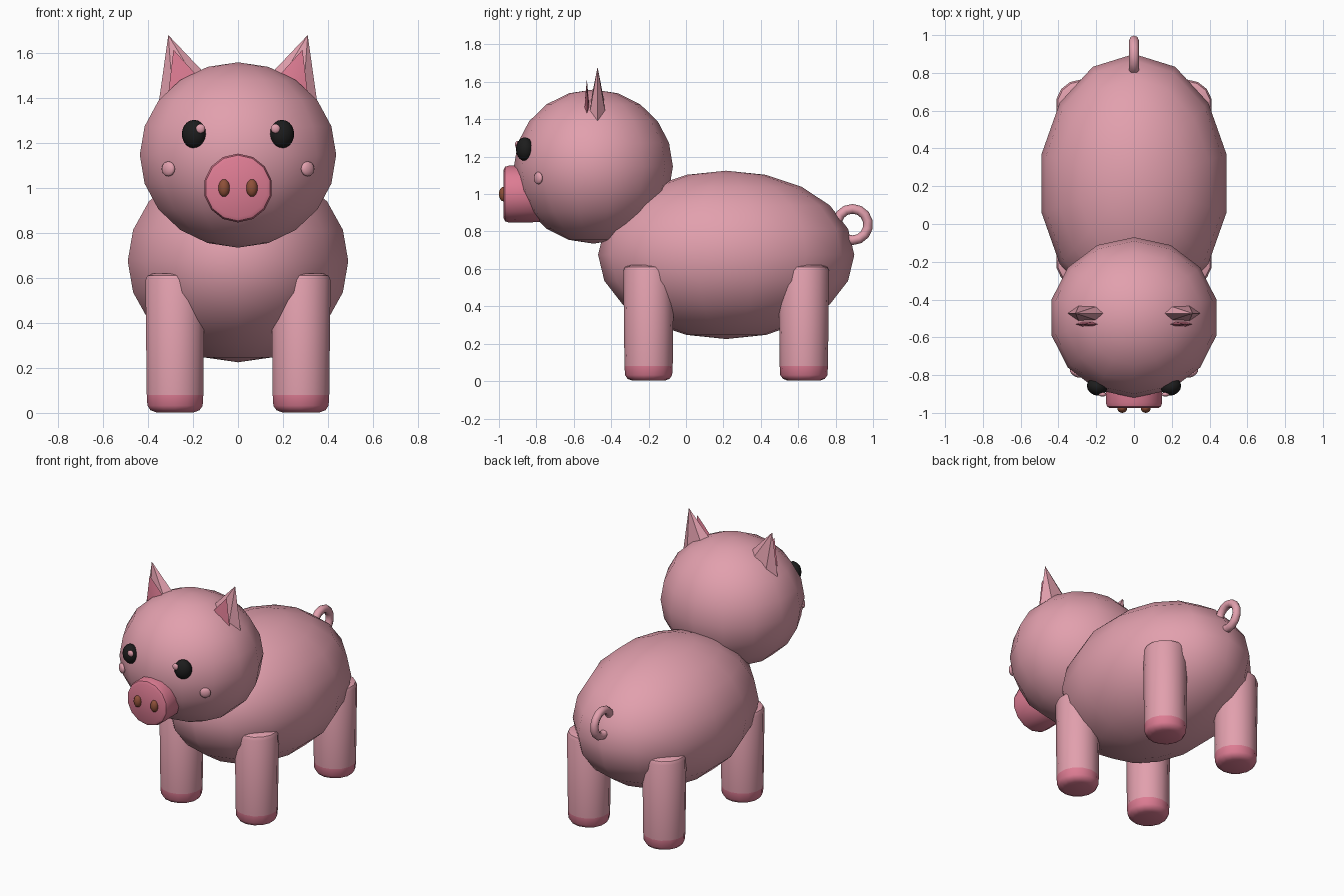
import bpy, bmesh, math
from mathutils import Matrix, Vector

cube = bpy.data.objects.get("Cube")
if cube:
    bpy.data.objects.remove(cube, do_unlink=True)


def material(name, rgb):
    m = bpy.data.materials.new(name)
    m.use_nodes = True
    m.diffuse_color = (*rgb, 1)
    bsdf = next(n for n in m.node_tree.nodes if n.type == 'BSDF_PRINCIPLED')
    bsdf.inputs["Base Color"].default_value = (*rgb, 1)
    bsdf.inputs["Roughness"].default_value = 0.8
    return m


PINK = material("skin_pink", (0.76, 0.35, 0.42))
ROSE = material("deep_rose", (0.72, 0.20, 0.29))
BROWN = material("nostril_brown", (0.27, 0.08, 0.04))
BLACK = material("eye_black", (0.012, 0.012, 0.012))


def finish(name, bm, mats, loc, rot=(0, 0, 0), angle=None):
    """Turn a bmesh into a placed, shaded object."""
    bmesh.ops.recalc_face_normals(bm, faces=bm.faces)
    mesh = bpy.data.meshes.new(name)
    bm.to_mesh(mesh)
    bm.free()
    for m in mats:
        mesh.materials.append(m)
    obj = bpy.data.objects.new(name, mesh)
    bpy.context.collection.objects.link(obj)
    obj.location, obj.rotation_euler = loc, rot
    bpy.ops.object.select_all(action='DESELECT')
    obj.select_set(True)
    bpy.context.view_layer.objects.active = obj
    if angle is None:
        bpy.ops.object.shade_smooth()
    else:
        bpy.ops.object.shade_smooth_by_angle(angle=math.radians(angle))
    return obj


def ball(name, mat, loc, radii, rot=(0, 0, 0), u=14, v=10):
    bm = bmesh.new()
    bmesh.ops.create_uvsphere(bm, u_segments=u, v_segments=v, radius=1)
    bmesh.ops.scale(bm, vec=radii, verts=bm.verts)
    return finish(name, bm, [mat], loc, rot)


def lathe(profile, sides=14, start=math.pi / 2):
    """Revolve (radius, height) points around z; both ends are closed."""
    bm = bmesh.new()
    rings = [[bm.verts.new((r * math.cos(start + math.tau * i / sides),
                            r * math.sin(start + math.tau * i / sides), z))
              for i in range(sides)] for r, z in profile]
    for a, b in zip(rings, rings[1:]):
        for i in range(sides):
            j = (i + 1) % sides
            bm.faces.new((a[i], a[j], b[j], b[i]))
    bm.faces.new(rings[0])
    bm.faces.new(rings[-1])
    return bm


def ear_cone(name, mat, tip, height, radii, tilt):
    """Flattened six-sided cone hanging below its tip."""
    bm = bmesh.new()
    bmesh.ops.create_cone(bm, cap_ends=True, segments=6, radius1=1, radius2=0,
                          depth=height, matrix=Matrix.Translation((0, 0, -height / 2))
                          @ Matrix.Rotation(math.pi / 2, 4, 'Z'))
    # Put a corner of the hexagon on the x axis
    far = max(bm.verts, key=lambda p: p.co.x).co.x
    if far < 0.95:
        bmesh.ops.rotate(bm, verts=bm.verts, cent=(0, 0, 0),
                         matrix=Matrix.Rotation(math.pi / 6, 3, 'Z'))
    bmesh.ops.scale(bm, vec=(radii[0], radii[1], 1), verts=bm.verts)
    return finish(name, bm, [mat], tip, (0, tilt, 0), angle=20)


# Body and head
ball("body", PINK, (0, 0.215, 0.675), (0.503, 0.685, 0.45))
ball("head", PINK, (0, -0.495, 1.147), (0.448, 0.425, 0.412))

# Snout
snout = lathe([(0.13, 0), (0.15, 0.04), (0.153, 0.2), (0.146, 0.222), (0.13, 0.23)])
finish("snout", snout, [ROSE], (0, -0.745, 1.0), (math.pi / 2, 0, 0), angle=32)

# Paired face parts
for side, s in (("left", 1), ("right", -1)):
    ball(side + "_nostril", BROWN, (s * 0.062, -0.976, 1.0), (0.026, 0.024, 0.039))
    ball(side + "_eye", BLACK, (s * 0.196, -0.862, 1.24), (0.055, 0.046, 0.063),
         (0, 0, s * 0.35))
    ball(side + "_eye_glint", PINK, (s * 0.167, -0.902, 1.264), (0.021, 0.012, 0.021))
    ball(side + "_cheek", PINK, (s * 0.31, -0.79, 1.085), (0.034, 0.016, 0.033),
         (0, 0, s * 0.6))
    ear_cone(side + "_ear", PINK, (s * 0.31, -0.473, 1.68), 0.3, (0.145, 0.06), s * 0.31)
    ear_cone(side + "_inner_ear", ROSE, (s * 0.287, -0.53, 1.615), 0.22, (0.1, 0.02), s * 0.31)

# Legs with rose hooves
HOOF_TOP = 0.08
LEG = [(0.085, 0.002), (0.112, 0.012), (0.126, 0.032), (0.129, HOOF_TOP),
       (0.135, 0.59), (0.126, 0.61), (0.1, 0.62)]
for end, y in (("front", -0.2), ("back", 0.63)):
    for side, s in (("left", 1), ("right", -1)):
        leg = lathe(LEG)
        for f in leg.faces:
            f.material_index = int(f.calc_center_median().z < HOOF_TOP)
        finish(f"{end}_{side}_leg", leg, [PINK, ROSE], (s * 0.28, y, 0), angle=40)

# Curly tail: an upright ring sunk into the rump
tail = bmesh.new()
STEPS, TUBE, RING, THICK = 14, 8, 0.084, 0.026
loops = []
for i in range(STEPS):
    turn = Matrix.Rotation(math.tau * i / STEPS, 3, 'X')
    loops.append([tail.verts.new(turn @ Vector((THICK * math.sin(a), 0, RING + THICK * math.cos(a))))
                  for a in (math.tau * k / TUBE for k in range(TUBE))])
for i in range(STEPS):
    a, b = loops[i], loops[(i + 1) % STEPS]
    for k in range(TUBE):
        n = (k + 1) % TUBE
        tail.faces.new((a[k], a[n], b[n], b[k]))
finish("tail", tail, [PINK], (0, 0.89, 0.837))
